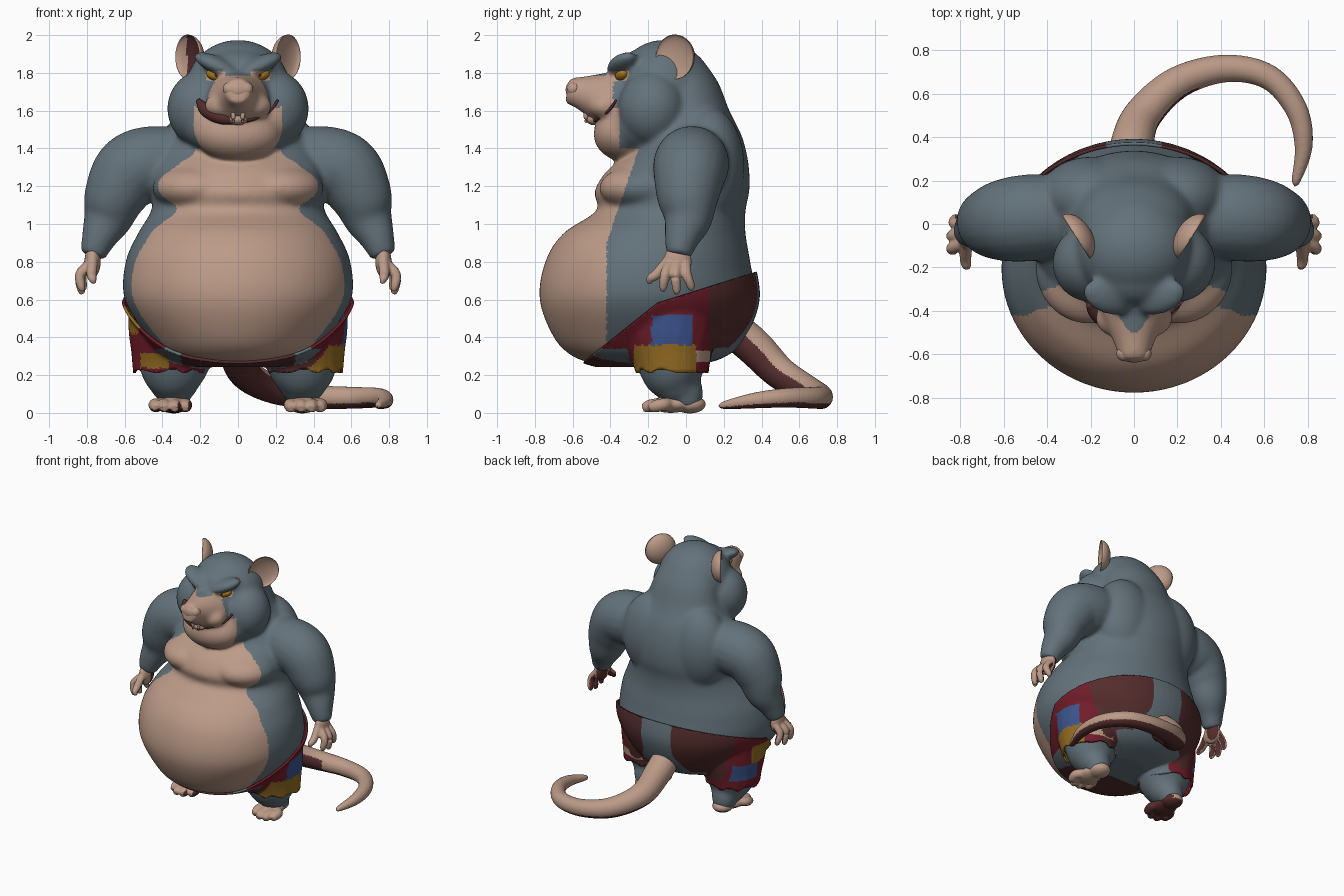
import bpy
import bmesh
import math
from mathutils import Vector, Matrix, Euler

default_cube = bpy.data.objects.get("Cube")
if default_cube:
    bpy.data.objects.remove(default_cube, do_unlink=True)

PALETTE = {
    "slate_fur": (0.125, 0.168, 0.195),
    "pink_skin": (0.50, 0.325, 0.245),
    "crimson_cloth": (0.165, 0.012, 0.022),
    "maroon": (0.09, 0.026, 0.026),
    "ochre_patch": (0.30, 0.15, 0.016),
    "blue_patch": (0.045, 0.09, 0.27),
    "amber_eye": (0.38, 0.18, 0.012),
    "dark_pupil": (0.03, 0.015, 0.012),
}
materials = {}
for label, rgb in PALETTE.items():
    mat = bpy.data.materials.new(label)
    mat.use_nodes = True
    mat.diffuse_color = (*rgb, 1)
    mat.node_tree.nodes["Principled BSDF"].inputs["Base Color"].default_value = (*rgb, 1)
    materials[label] = mat


def spline(points, steps=6):
    """Catmull-Rom interpolation of equal-length tuples."""
    pts = [Vector(p) for p in points]
    pts = [pts[0]] + pts + [pts[-1]]
    out = []
    for a, b, c, d in zip(pts, pts[1:], pts[2:], pts[3:]):
        for i in range(steps):
            t = i / steps
            out.append(b + (c - a) * (t / 2) + (a * 2 - b * 5 + c * 4 - d) * (t * t / 2)
                       + (b * 3 - a + d - c * 3) * (t ** 3 / 2))
    return out + [pts[-1]]


def skin_rings(bm, rings):
    """Join rings of points into a closed skin."""
    loops = [[bm.verts.new(p) for p in ring] for ring in rings]
    for low, high in zip(loops, loops[1:]):
        for i in range(len(low)):
            bm.faces.new((low[i - 1], low[i], high[i], high[i - 1]))
    bm.faces.new(loops[0][::-1])
    bm.faces.new(loops[-1])


def ball(bm, loc, radii, rot=(0, 0, 0)):
    m = Matrix.LocRotScale(Vector(loc), Euler(rot), Vector(radii))
    bmesh.ops.create_uvsphere(bm, u_segments=32, v_segments=20, radius=1, matrix=m)


def tube(bm, points, sides=20):
    path = [Vector(p) for p in spline([q[:3] for q in points])]
    radii = [r[0] for r in spline([(q[3], 0) for q in points])]
    rings = []
    for i, p in enumerate(path):
        tangent = path[min(i + 1, len(path) - 1)] - path[max(i - 1, 0)]
        q = tangent.to_track_quat("Z", "Y")
        turn = [math.tau * k / sides for k in range(sides)]
        rings.append([p + q @ Vector((math.cos(a), math.sin(a), 0)) * radii[i] for a in turn])
    skin_rings(bm, rings)


def trunk(bm, profile, grow=0.0, sides=64):
    """Stack of ellipses given as (height, half width, front, back)."""
    rings = []
    for z, w, front, back in spline(profile):
        mid, depth = (front + back) / 2, (back - front) / 2
        turn = [math.tau * k / sides for k in range(sides)]
        rings.append([(math.cos(a) * (w + grow), mid + math.sin(a) * (depth + grow), z) for a in turn])
    skin_rings(bm, rings)


def paint(obj, rule):
    """Give every face the colour named by rule(centre, normal)."""
    slots = {}
    for face in obj.data.polygons:
        label = rule(face.center, face.normal) if callable(rule) else rule
        if label not in slots:
            slots[label] = len(slots)
            obj.data.materials.append(materials[label])
        face.material_index = slots[label]
        face.use_smooth = True


def finish(name, bm, rule, voxel=0, relax=0):
    """Turn a bmesh into an object, optionally fused into one soft skin."""
    bmesh.ops.recalc_face_normals(bm, faces=bm.faces)
    mesh = bpy.data.meshes.new(name)
    bm.to_mesh(mesh)
    bm.free()
    obj = bpy.data.objects.new(name, mesh)
    bpy.context.collection.objects.link(obj)
    if voxel:
        fuse = obj.modifiers.new("fuse", "REMESH")
        fuse.mode, fuse.voxel_size = "VOXEL", voxel
        soft = obj.modifiers.new("soften", "SMOOTH")
        soft.factor, soft.iterations = 0.5, relax
        graph = bpy.context.evaluated_depsgraph_get()
        obj.data = bpy.data.meshes.new_from_object(obj.evaluated_get(graph))
        obj.modifiers.clear()
    if rule:
        paint(obj, rule)
    return obj


SIDES = (-1, 1)
TORSO = [(.25, .2, -.46, 0), (.3, .37, -.6, .18), (.4, .475, -.7, .29), (.6, .6, -.775, .365),
         (.8, .595, -.745, .34), (.95, .53, -.65, .315), (1.07, .46, -.475, .315),
         (1.17, .455, -.485, .335), (1.28, .46, -.42, .335), (1.38, .43, -.3, .32),
         (1.48, .37, -.25, .29), (1.6, .29, -.2, .23), (1.75, .24, -.2, .17), (1.88, .17, -.2, .08)]


# Body: trunk, chest, head, arms and shins fused together
def fur_or_skin(p, n):
    if p.z > 1.4 or (p.z > 1.36 and p.y < -.38):
        jaw = p.z < 1.62 and p.y < -.35 and abs(p.x) < .235
        snout = 1.6 < p.z < 1.785 and p.y < -.385 and abs(p.x) < .19
        socket = abs(abs(p.x) - .12) < .05 and 1.755 < p.z < 1.81 and p.y < -.26
        return "pink_skin" if jaw or snout or socket else "slate_fur"
    edge = -.42 + .34 * max(0, p.z - .9)
    return "pink_skin" if p.y < edge else "slate_fur"


bm = bmesh.new()
trunk(bm, TORSO)
ball(bm, (0, -.12, 1.72), (.275, .25, .255))
ball(bm, (0, -.2, 1.82), (.2, .17, .11))
ball(bm, (0, -.23, 1.52), (.3, .2, .175))
ball(bm, (0, -.32, 1.475), (.23, .17, .145))
tube(bm, [(0, -.22, 1.64, .18), (0, -.36, 1.65, .17), (0, -.47, 1.675, .127),
          (0, -.56, 1.695, .088), (0, -.63, 1.705, .068)])
for s in SIDES:
    ball(bm, (s * .21, -.2, 1.19), (.245, .26, .13))
    ball(bm, (s * .2, .12, 1.3), (.24, .19, .32))
    ball(bm, (s * .195, -.18, 1.61), (.18, .18, .2))
    ball(bm, (s * .08, -.43, 1.625), (.1, .09, .07))
    ball(bm, (s * .12, -.335, 1.845), (.13, .08, .045), (0, s * -.4, s * .35))
    tube(bm, [(s * .3, .03, 1.33, .18), (s * .45, .03, 1.32, .2), (s * .57, .02, 1.28, .195),
              (s * .65, .01, 1.15, .168), (s * .69, .01, 1.03, .132),
              (s * .735, -.02, .93, .096), (s * .77, -.04, .83, .066)])
    tube(bm, [(s * .31, -.1, .52, .24), (s * .33, -.08, .38, .215), (s * .34, -.06, .22, .18),
              (s * .34, -.03, .14, .13), (s * .34, 0, .09, .095), (s * .34, 0, .035, .08)])
finish("body", bm, fur_or_skin, .012, 22)

# Nose, lopsided mouth, tongue and teeth
bm = bmesh.new()
ball(bm, (0, -.59, 1.71), (.07, .048, .055))
for s in SIDES:
    ball(bm, (s * .045, -.595, 1.715), (.037, .037, .037))
finish("nose", bm, "pink_skin", .008, 5)

bm = bmesh.new()
tube(bm, [(-.21, -.37, 1.655, .012), (-.17, -.41, 1.605, .036), (-.09, -.465, 1.565, .036),
          (0, -.48, 1.55, .02), (.09, -.465, 1.56, .011), (.17, -.41, 1.6, .008), (.21, -.37, 1.655, .007)])
finish("mouth", bm, "maroon")

bm = bmesh.new()
ball(bm, (0, -.485, 1.555), (.05, .045, .032))
for s in SIDES:
    tube(bm, [(s * .025, -.525, 1.61, .014), (s * .025, -.53, 1.57, .012), (s * .025, -.53, 1.535, .005)])
finish("teeth_and_tongue", bm, "pink_skin")

for s, side in zip(SIDES, ("right", "left")):
    # Eyes
    bm = bmesh.new()
    ball(bm, (s * .12, -.338, 1.787), (.052, .035, .029), (0, s * -.3, s * .3))
    finish(side + "_eye", bm, "amber_eye")
    bm = bmesh.new()
    ball(bm, (s * .115, -.369, 1.787), (.01, .007, .012))
    finish(side + "_pupil", bm, "dark_pupil")

    # Cupped ears
    bm = bmesh.new()
    bmesh.ops.create_uvsphere(bm, u_segments=32, v_segments=20, radius=1)
    for v in bm.verts:
        if v.co.y > 0:
            v.co.y *= -.5
    turn = Euler((0, s * .12, math.atan2(-s * .84, -.54)))
    place = Matrix.LocRotScale(Vector((s * .268, -.06, 1.885)), turn, Vector((.118, .075, .118)))
    bmesh.ops.transform(bm, matrix=place, verts=bm.verts)
    facing = Vector((s * .84, -.54, 0))
    finish(side + "_ear", bm, lambda p, n: "maroon" if s < 0 and p.x > -.27 and n.dot(facing) > .3
           else "pink_skin")

    # Hands
    bm = bmesh.new()
    ball(bm, (s * .77, -.045, .8), (.043, .075, .085))
    for base, x, y, z in ((-.1, .77, -.19, .69), (-.08, .83, -.12, .65),
                          (-.04, .83, -.05, .635), (0, .82, .025, .655)):
        tube(bm, [(s * .77, base, .8, .028), (s * (x + .005), (base + y) / 2 - .01, .735, .027),
                  (s * x, y, z + .02, .022), (s * (x - .01), y, z - .005, .012)])
    palm = Vector((-s * .75, .65, -.1))
    finish(side + "_hand", bm, lambda p, n: "maroon" if n.dot(palm) > .7 else "pink_skin", .007, 3)

    # Feet
    bm = bmesh.new()
    ball(bm, (s * .34, .02, .045), (.075, .085, .048))
    ball(bm, (s * .35, -.08, .045), (.085, .11, .045))
    for x, y in ((.28, -.17), (.335, -.2), (.39, -.2), (.435, -.165)):
        tube(bm, [(s * .35, -.06, .045, .035), (s * x, y + .05, .045, .033),
                  (s * x, y, .034, .033), (s * x, y - .03, .024, .02)])
    sole = "maroon" if s < 0 else "pink_skin"
    finish(side + "_foot", bm, lambda p, n: sole if n.z < -.45 or n.x > .6 else "pink_skin", .008, 3)


# Tail
def tail_colour(p, n):
    inner = p.x < .3 and n.dot(Vector((.35, -.6, -.7))) > .25
    return "maroon" if inner or n.z < -.5 else "pink_skin"


bm = bmesh.new()
tube(bm, [(-.02, .24, .45, .1), (-.01, .36, .35, .1), (.04, .5, .21, .088), (.2, .65, .12, .075),
          (.42, .715, .085, .064), (.62, .675, .08, .058), (.745, .53, .08, .052),
          (.78, .36, .065, .042), (.745, .2, .04, .022), (.735, .185, .038, .008)])
finish("tail", bm, tail_colour, .009, 5)


# Ragged shorts with patches
def shorts_colour(p, n):
    if p.x > .3:
        if -.18 < p.y < .03 and .36 < p.z < .52:
            return "blue_patch"
        if -.27 < p.y < .05 and p.z < .36 and p.x > .37:
            return "ochre_patch"
        if .05 < p.y < .12 and .27 < p.z < .33:
            return "pink_skin"
    if p.x < -.3:
        if -.34 < p.y < -.02 and .42 < p.z < .56 and p.x < -.52:
            return "ochre_patch"
        if -.08 < p.y < .1 and .29 < p.z < .42:
            return "blue_patch"
        if -.51 < p.x < -.37 and p.y < -.16 and .24 < p.z < .32:
            return "ochre_patch"
    seat = p.y > 0 and abs(p.x) < .13 + .5 * max(0, .5 - p.z)
    below = p.y < -.28 - .9 * max(0, p.z - .3) and p.z < .4 and abs(p.x) < .36
    if n.z < -.7 and p.y < -.25 and abs(p.x) < .3:
        return "maroon"
    if seat or below or n.z < -.7:
        return "slate_fur"
    return "maroon" if p.y > .12 or (0 < p.x < .4 and p.z < .3) else "crimson_cloth"


bm = bmesh.new()
trunk(bm, TORSO[:6], grow=.018)
for s in SIDES:
    tube(bm, [(s * .3, -.1, .62, .27), (s * .315, -.1, .5, .265), (s * .34, -.085, .37, .235),
              (s * .36, -.075, .25, .195), (s * .36, -.075, .14, .18)])
shorts = finish("shorts", bm, None, .012, 8)
bm = bmesh.new()
bm.from_mesh(shorts.data)
for spot, out in (((0, .38, .75), (0, -.32, 1)), ((0, -.54, .27), (0, -.795, 1)), ((0, 0, .225), (0, 0, -1))):
    bmesh.ops.bisect_plane(bm, geom=bm.verts[:] + bm.edges[:] + bm.faces[:], plane_co=spot,
                           plane_no=out, clear_outer=True)
for v in bm.verts:
    if v.co.z < .232:
        v.co.z += .014 * math.sin(45 * v.co.x + 30 * v.co.y)
bm.to_mesh(shorts.data)
bm.free()
paint(shorts, shorts_colour)
cloth = shorts.modifiers.new("thickness", "SOLIDIFY")
cloth.thickness, cloth.offset = .015, 0
